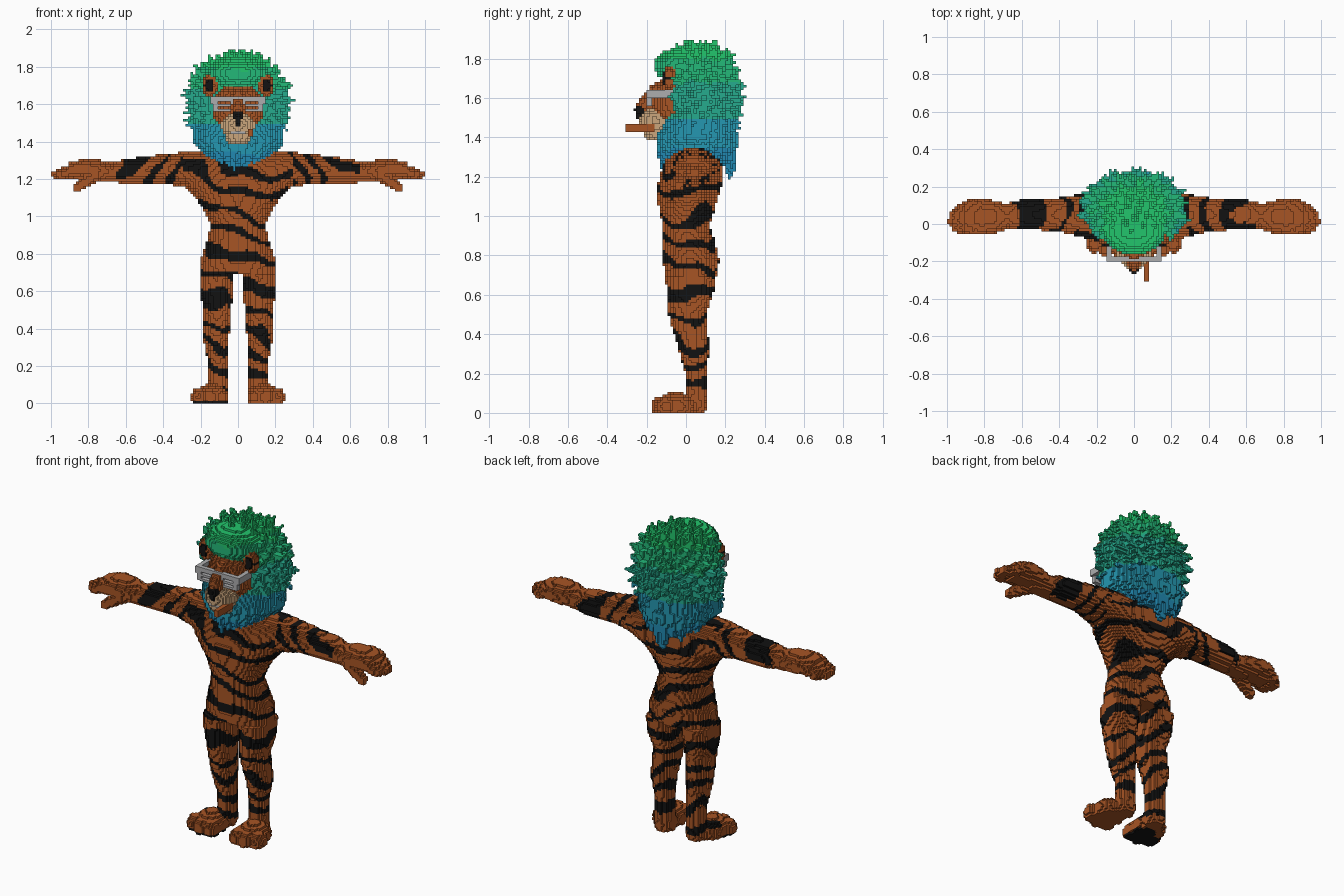
import bpy, math, random
from mathutils import Vector, noise

random.seed(4)
if "Cube" in bpy.data.objects:
    bpy.data.objects.remove(bpy.data.objects["Cube"])

V = 2 / 150          # block size
solid = {}           # block -> part name
painters = {}        # part name -> colour rule


def material(name, *rgb):
    m = bpy.data.materials.new(name)
    m.use_nodes = True
    m.diffuse_color = (*rgb, 1)
    m.node_tree.nodes["Principled BSDF"].inputs["Base Color"].default_value = (*rgb, 1)
    return m


FUR = material("orange_fur", .39, .09, .018)
BLACK = material("black", .006, .006, .006)
CREAM = material("cream", .60, .38, .20)
GREY = material("grey_plastic", .42, .42, .43)
MANE = [material("mane_green", .016, .56, .15),
        material("mane_sea_green", .017, .48, .19),
        material("mane_teal", .019, .41, .27),
        material("mane_blue", .018, .31, .44),
        material("mane_deep_blue", .015, .25, .44)]


# --- block filling helpers ---
def fill(part, lo, hi, inside):
    spans = [range(math.floor(a / V) - 1, math.ceil(b / V) + 1) for a, b in zip(lo, hi)]
    for i in spans[0]:
        for j in spans[1]:
            for k in spans[2]:
                if k >= 0 and (i, j, k) not in solid:
                    if inside((i + .5) * V, (j + .5) * V, (k + .5) * V):
                        solid[i, j, k] = part


def ellipsoid(part, c, r):
    fill(part, [a - b for a, b in zip(c, r)], [a + b for a, b in zip(c, r)],
         lambda x, y, z: ((x - c[0]) / r[0]) ** 2 + ((y - c[1]) / r[1]) ** 2
         + ((z - c[2]) / r[2]) ** 2 <= 1)


def box(part, lo, hi):
    fill(part, lo, hi, lambda *p: all(a <= q <= b for a, q, b in zip(lo, p, hi)))


def taper(part, p, q, r1, r2):
    p, q = Vector(p), Vector(q)
    d, r = q - p, max(r1, r2)

    def inside(*c):
        c = Vector(c)
        t = min(1, max(0, (c - p).dot(d) / d.length_squared))
        return (c - p - d * t).length <= r1 + (r2 - r1) * t
    fill(part, [min(a, b) - r for a, b in zip(p, q)],
         [max(a, b) + r for a, b in zip(p, q)], inside)


def loft(part, axis, rows, side=1):
    """Elliptic sections (t, centre u, centre v, radius u, radius v) along x or z."""
    def inside(x, y, z):
        x *= side
        t, u, v = (x, y, z) if axis == "x" else (z, x, y)
        for a, b in zip(rows, rows[1:]):
            if a[0] <= t <= b[0]:
                f = (t - a[0]) / (b[0] - a[0])
                _, cu, cv, ru, rv = [m + (n - m) * f for m, n in zip(a, b)]
                return ((u - cu) / ru) ** 2 + ((v - cv) / rv) ** 2 <= 1
        return False
    t0, t1 = rows[0][0], rows[-1][0]
    if axis == "x":
        xs = sorted((t0 * side, t1 * side))
        fill(part, (xs[0], -.15, 1.05), (xs[1], .25, 1.4), inside)
    else:
        fill(part, (-.32, -.2, t0), (.32, .3, t1), inside)


# --- colour rules ---
def striped(p):
    x, y, z = p
    if abs(x) > .65 or (z < .1 and y < -.04):
        return BLACK if x < 0 and z < V else FUR
    if abs(x) > .3 and z > 1.1:
        phase = (abs(x) + .9 * z) / .14
    else:
        phase = (z + .3 * x) / .125
    wave = math.sin(math.tau * (phase + .8 * noise.noise(p * 5)))
    return BLACK if wave > .42 + .7 * noise.noise(p * 7 + Vector((9, 3, 5))) else FUR


def mane_colour(p):
    h = p.z + .03 * noise.noise(p * 14)
    if p.z < 1.49:
        return MANE[3] if h > 1.34 else MANE[4]
    return MANE[0] if h > 1.79 else MANE[1] if h > 1.68 else MANE[2]


def ear_colour(p):
    inner = ((abs(p.x) - .155) / .026) ** 2 + ((p.z - 1.7) / .04) ** 2 < 1
    return BLACK if inner and p.y < -.07 else FUR


def plain(m):
    return lambda p: m


for key, rule in {"torso": striped, "mane": mane_colour, "head": plain(FUR),
                  "muzzle": plain(CREAM), "nose": plain(BLACK), "teeth": plain(GREY),
                  "glasses": plain(GREY), "cigar": plain(FUR)}.items():
    painters[key] = rule

# --- face accessories ---
for s in (-1, 1):
    for z in (1.57, 1.597, 1.624):
        xs = sorted((s * .025, s * .125))
        box("glasses", (xs[0], -.2, z - .007), (xs[1], -.178, z + .007))
    for x in (.033, .12):
        box("glasses", (s * x - .008, -.2, 1.563), (s * x + .008, -.178, 1.645))
    xs = sorted((s * .122, s * .142))
    box("glasses", (xs[0], -.2, 1.605), (xs[1], -.06, 1.635))
box("glasses", (-.13, -.2, 1.625), (.13, -.178, 1.645))
box("cigar", (.055, -.307, 1.43), (.085, -.16, 1.465))
taper("nose", (0, -.232, 1.54), (0, -.236, 1.49), .03, .01)
box("teeth", (-.04, -.225, 1.435), (.04, -.18, 1.46))

# --- head ---
taper("head", (0, -.15, 1.63), (0, -.215, 1.56), .045, .036)
ellipsoid("muzzle", (0, -.155, 1.485), (.09, .085, .07))
ellipsoid("muzzle", (0, -.145, 1.425), (.07, .07, .045))
ellipsoid("head", (0, -.05, 1.575), (.14, .125, .145))
for s, n in ((-1, "right_ear"), (1, "left_ear")):
    painters[n] = ear_colour
    ellipsoid(n, (s * .15, -.085, 1.7), (.042, .035, .06))

# --- mane with tufts ---
centre, radii = Vector((0, .075, 1.61)), Vector((.245, .18, .25))
ellipsoid("mane", centre, radii)
ellipsoid("mane", (0, -.03, 1.765), (.17, .135, .09))
loft("mane", "z", [(1.27, 0, .06, .15, .17), (1.34, 0, .05, .2, .19),
                   (1.42, 0, .055, .235, .2), (1.52, 0, .075, .24, .18)])
count = 170
for i in range(count):
    h = 1 - 1.6 * (i + .5) / count
    a = i * 2.39996
    d = Vector((math.cos(a) * math.sqrt(1 - h * h), math.sin(a) * math.sqrt(1 - h * h), h))
    base = centre + d * radii * .85
    tip = centre + d * (radii + Vector((1, 1, 1)) * random.uniform(.03, .065))
    if not (tip.y < -.04 and abs(tip.x) < .19 and tip.z < 1.74):
        taper("mane", base, tip, .042, .005)
for i in range(26):
    a = math.tau * i / 26
    c, s = math.cos(a), math.sin(a)
    drop = 1.185 + .12 * abs(c) + random.uniform(0, .04) + (.03 if s < 0 else 0)
    taper("mane", (.2 * c, .055 + .17 * s, 1.4), (.19 * c, .055 + .185 * s, drop), .042, .006)
taper("mane", (0, .2, 1.4), (0, .225, 1.18), .06, .008)

# --- torso ---
loft("torso", "z", [(.69, 0, .025, .205, .13), (.78, 0, .025, .195, .145),
                    (.86, 0, .015, .17, .135), (.95, 0, 0, .145, .12),
                    (1.05, 0, .005, .19, .145), (1.17, 0, .022, .285, .165),
                    (1.28, 0, .04, .275, .15), (1.35, 0, .04, .2, .11),
                    (1.42, 0, .03, .1, .1)])

# --- limbs ---
arm_rows = [(.16, .04, 1.22, .14, .13), (.28, .045, 1.25, .115, .095),
            (.4, .05, 1.255, .09, .077), (.5, .05, 1.247, .083, .07),
            (.6, .05, 1.243, .08, .067), (.68, .04, 1.235, .068, .05),
            (.75, .037, 1.248, .088, .058), (.83, .04, 1.255, .098, .052),
            (.9, .035, 1.245, .09, .045)]
leg_rows = [(.05, .105, .05, .05, .05), (.2, .107, .05, .05, .053),
            (.33, .118, .04, .064, .08), (.42, .112, .022, .072, .088),
            (.5, .108, .007, .073, .096), (.6, .118, .022, .088, .115),
            (.7, .115, .025, .091, .13)]
for s, n in ((-1, "right_"), (1, "left_")):
    for limb in ("arm", "hand", "leg", "foot"):
        painters[n + limb] = striped
    loft(n + "arm", "x", arm_rows[:6], s)
    loft(n + "hand", "x", arm_rows[5:], s)
    for y, reach in ((-.025, .95), (.02, .972), (.06, .965), (.1, .93)):
        taper(n + "hand", (s * .86, y, 1.255), (s * reach, y * .8, 1.222), .034, .026)
    taper(n + "hand", (s * .76, -.015, 1.22), (s * .86, -.035, 1.155), .035, .024)
    loft(n + "leg", "z", leg_rows, s)
    ellipsoid(n + "foot", (s * .107, .04, .045), (.057, .065, .075))
    ellipsoid(n + "foot", (s * .14, -.05, .035), (.088, .105, .07))
    for x, y in ((.09, -.125), (.15, -.13), (.21, -.105)):
        ellipsoid(n + "foot", (s * x, y, .035), (.042, .05, .05))


# --- turn the blocks into one shell per part ---
def build(part, cells):
    verts, faces, ids, mats = {}, [], [], []
    for cell in cells:
        paint = None
        for axis in range(3):
            for sign in (0, 1):
                near = list(cell)
                near[axis] += 2 * sign - 1
                if tuple(near) in solid:
                    continue
                paint = paint or painters[part](Vector([(q + .5) * V for q in cell]))
                quad = []
                for du, dw in ((0, 0), (1, 0), (1, 1), (0, 1)):
                    corner = list(cell)
                    corner[axis] += sign
                    corner[(axis + 1) % 3] += du
                    corner[(axis + 2) % 3] += dw
                    quad.append(verts.setdefault(tuple(corner), len(verts)))
                faces.append(quad if sign else quad[::-1])
                if paint not in mats:
                    mats.append(paint)
                ids.append(mats.index(paint))
    mesh = bpy.data.meshes.new(part)
    mesh.from_pydata([[q * V for q in v] for v in verts], [], faces)
    for m in mats:
        mesh.materials.append(m)
    mesh.polygons.foreach_set("material_index", ids)
    bpy.context.collection.objects.link(bpy.data.objects.new(part, mesh))


groups = {}
for cell, part in solid.items():
    groups.setdefault(part, []).append(cell)
for part, cells in groups.items():
    build(part, cells)
